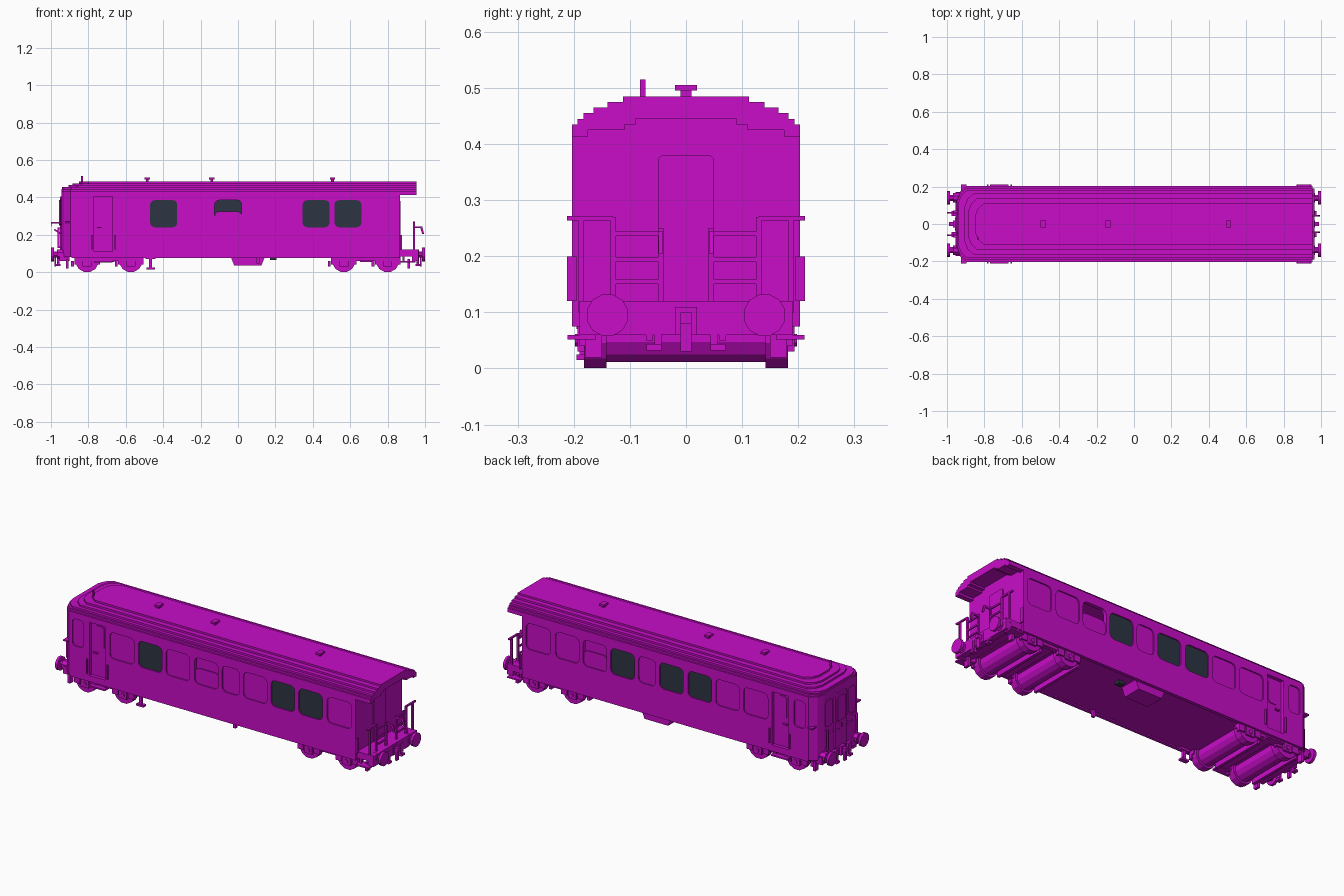
import bpy, bmesh, math
from mathutils import Vector

old = bpy.data.objects.get("Cube")
if old:
    bpy.data.objects.remove(old, do_unlink=True)


def material(name, rgb):
    m = bpy.data.materials.new(name)
    m.use_nodes = True
    m.diffuse_color = (*rgb, 1)
    m.node_tree.nodes["Principled BSDF"].inputs["Base Color"].default_value = (*rgb, 1)
    return m


PAINT = material("magenta paint", (0.58, 0.004, 0.58))
GLASS = material("dark glass", (0.026, 0.036, 0.055))


def finish(name, bm, mat):
    bmesh.ops.recalc_face_normals(bm, faces=bm.faces[:])
    mesh = bpy.data.meshes.new(name)
    bm.to_mesh(mesh)
    bm.free()
    mesh.materials.append(mat)
    ob = bpy.data.objects.new(name, mesh)
    bpy.context.collection.objects.link(ob)
    return ob


def add_prism(bm, pts, axis, a, b):
    """Extrude a 2D outline along an axis from a to b."""
    place = {"x": lambda p, t: (t, p[0], p[1]),
             "y": lambda p, t: (p[0], t, p[1]),
             "z": lambda p, t: (p[0], p[1], t)}[axis]
    low = [bm.verts.new(place(p, a)) for p in pts]
    high = [bm.verts.new(place(p, b)) for p in pts]
    bm.faces.new(low)
    bm.faces.new(high)
    for i in range(len(pts)):
        j = (i + 1) % len(pts)
        bm.faces.new((low[i], low[j], high[j], high[i]))


def prism(name, pts, axis, a, b, mat=PAINT):
    bm = bmesh.new()
    add_prism(bm, pts, axis, a, b)
    return finish(name, bm, mat)


def rect(u0, u1, v0, v1):
    return [(u0, v0), (u1, v0), (u1, v1), (u0, v1)]


def box(name, x0, x1, y0, y1, z0, z1, mat=PAINT):
    return prism(name, rect(x0, x1, y0, y1), "z", z0, z1, mat)


def disc(u, v, r, n=12):
    return [(u + r * math.cos(math.tau * (i + .5) / n),
             v + r * math.sin(math.tau * (i + .5) / n)) for i in range(n)]


def rounded(u0, u1, v0, v1, r=0.025):
    pts = []
    for cu, cv, q in ((u1 - r, v1 - r, 0), (u0 + r, v1 - r, 1),
                      (u0 + r, v0 + r, 2), (u1 - r, v0 + r, 3)):
        for k in range(4):
            t = math.pi / 2 * (q + k / 3)
            pts.append((cu + r * math.cos(t), cv + r * math.sin(t)))
    return pts


def plan(nose, end, hw):
    """Car outline from above, with the closed end's corners eased."""
    side = [(end, hw), (nose + .05, hw), (nose + .015, hw - .03), (nose, hw - .07)]
    return side + [(x, -y) for x, y in reversed(side)]


def cut(target, cutter):
    cutter.hide_render = True
    mod = target.modifiers.new("cut", "BOOLEAN")
    mod.operation, mod.solver, mod.object = "DIFFERENCE", "EXACT", cutter
    bpy.context.view_layer.objects.active = target
    bpy.ops.object.modifier_apply(modifier=mod.name)
    bpy.data.objects.remove(cutter, do_unlink=True)


# Hollow car body with window and door openings
WINDOWS = [(.69, .84), (.515, .66), (.345, .49), (.175, .32), (.045, .15),
           (-.125, .02), (-.30, -.155), (-.47, -.325), (-.645, -.495)]
KINDS = {-1: "PDDPPOPDP", 1: "PPODPDDPP"}   # paint, dark, open
Z0, Z1 = .24, .385
END_WINDOW = rounded(-.875, -.805, .25, .40, .02)
DOOR = rect(-.77, -.67, .09, .405)

body = prism("body_shell", plan(-.945, .865, .203), "z", .082, .415)
cut(body, prism("interior_cutter", plan(-.925, .845, .183), "z", .10, .45))
bm = bmesh.new()
for s in (-1, 1):
    for x0, x1 in WINDOWS:
        add_prism(bm, rounded(x0, x1, Z0, Z1), "y", s * .17, s * .23)
    add_prism(bm, END_WINDOW, "y", s * .17, s * .23)
    add_prism(bm, rect(-.77, -.67, .11, .405), "y", s * .17, s * .23)
cut(body, finish("opening_cutter", bm, PAINT))

for s, side in ((-1, "right"), (1, "left")):
    # Panes; the open ones are lowered to half height
    for (x0, x1), kind in zip(WINDOWS, KINDS[s]):
        top = .325 if kind == "O" else Z1
        prism(f"{side}_window", rounded(x0, x1, Z0, top), "y", s * .187, s * .196,
              GLASS if kind == "D" else PAINT)
    prism(f"{side}_end_window", END_WINDOW, "y", s * .187, s * .196)

    # Recessed door, handrails and footsteps
    prism(f"{side}_door", DOOR, "y", s * .172, s * .184)
    prism(f"{side}_door_pane", rounded(-.75, -.69, .265, .39, .015), "y", s * .184, s * .188)
    prism(f"{side}_door_handle", rect(-.755, -.73, .235, .242), "y", s * .18, s * .195)
    for x in (-.785, -.66):
        prism(f"{side}_door_rail", rect(x, x + .007, .12, .20), "y", s * .20, s * .212)
    for x0, x1 in ((-.77, -.67), (.87, .95)):
        prism(f"{side}_footstep", rect(x0, x1, .052, .06), "y", s * .16, s * .211)
        for x in (x0 + .01, x1 - .02):
            prism(f"{side}_step_hanger", rect(x, x + .01, .055, .10), "y", s * .18, s * .19)

    # Sill rib along the lower edge
    prism(f"{side}_sill", rect(-.89, .865, .075, .09), "y", s * .185, s * .203)

# Stepped roof: top height, half width, nose, half width of the canopy hollow
ROOF = [(.425, .203, -.945, .175), (.435, .203, -.945, .11), (.445, .193, -.945, .09),
        (.455, .183, -.94, 0), (.465, .165, -.905, 0), (.475, .14, -.885, 0), (.485, .112, -.85, 0)]
z = .413
for top, hw, nose, hollow in ROOF:
    prism("roof_layer", plan(nose, .865 if hollow else .955, hw), "z", z, top)
    if hollow:
        for s in (-1, 1):
            prism("canopy_edge", rect(.865, .955, s * hollow, s * hw), "z", z, top)
    z = top

# Roof vents and whistle
for x in (-.485, -.14, .505):
    box("vent_stem", x - .007, x + .007, -.01, .01, .48, .497)
    box("vent_cap", x - .014, x + .014, -.02, .02, .495, .505)
box("whistle", -.84, -.83, -.082, -.072, .47, .515)

# Bogies: wheelsets, side frames and axle boxes
for centre in (-.69, .6825):
    for x in (centre - .117, centre + .117):
        prism("axle_drum", disc(x, .06, .05), "y", -.145, .145)
        box("brake_beam", x - .085, x - .07, -.16, .16, .03, .06)
        for s in (-1, 1):
            prism("wheel", disc(x, .062, .063), "y", s * .142, s * .182)
            prism("axle_box", rect(x - .025, x + .025, .03, .075), "y", s * .18, s * .193)
            prism("axle_cap", disc(x, .05, .012, 8), "y", s * .19, s * .198)
            for d in (-.05, .05):
                prism("axle_spring", rect(x + d - .018, x + d + .018, .04, .085),
                      "y", s * .17, s * .19)
    for s in (-1, 1):
        prism("bogie_frame", rect(centre - .185, centre + .185, .06, .082), "y", s * .155, s * .185)
    box("bogie_bolster", centre - .03, centre + .03, -.17, .17, .055, .085)

# Equipment under the floor
prism("battery_box", [(-.04, .085), (-.02, .035), (.125, .035), (.145, .085)], "y", .08, .185)
box("dark_lamp", .17, .205, .10, .13, .065, .084, GLASS)
box("floor_pipe", .10, .115, -.185, -.17, .045, .09)
box("drain_post", -.475, -.46, -.19, -.175, .02, .09)
box("drain_foot", -.49, -.445, -.195, -.17, .015, .025)
box("drain_bracket", -.495, -.44, -.195, -.17, .07, .085)

# Open platform
box("platform_deck", .86, .955, -.19, .19, .085, .12)
box("platform_beam", .93, .965, -.19, .19, .06, .12)
prism("platform_door", rounded(-.05, .05, .12, .38, .01), "x", .865, .870)
for s in (-1, 1):
    for y in (.045, .13, .187):
        prism("railing_post", rect(s * (y - .005), s * (y + .005), .10, .27 if y > .1 else .25),
              "x", .935, .945)
    for z in (.155, .195, .24):
        prism("railing_bar", rect(s * .045, s * .135, z - .004, z + .004), "x", .937, .945)
    prism("railing_loop", rect(s * .13, s * .212, .264, .272), "x", .935, .945)
    prism("gate_arm", [(.94, .235), (.975, .235), (.985, .205), (.995, .205),
                       (.985, .245), (.94, .245)], "y", s * .041, s * .049)
    prism("platform_rail", rect(.87, .878, .12, .20), "y", s * .195, s * .212)

# Closed end: buffer beam, door, panes and grab bars
box("end_beam", -.955, -.90, -.17, .17, .06, .10)
prism("end_door", rounded(-.05, .05, .10, .405, .01), "x", -.953, -.944)
prism("end_door_pane", rounded(-.035, .035, .25, .385, .015), "x", -.957, -.952)
for s in (-1, 1):
    prism("end_pane", rounded(min(s * .07, s * .13), max(s * .07, s * .13), .25, .395, .015),
          "x", -.949, -.944)
    prism("grab_bar", rect(s * .125, s * .132, .13, .24), "x", -.965, -.955)
    for z in (.13, .233):
        prism("grab_bar_foot", rect(s * .125, s * .132, z, z + .007), "x", -.96, -.94)
    prism("end_hook", [(-.94, .205), (-.955, .205), (-.985, .225), (-.98, .232),
                       (-.955, .215), (-.94, .215)], "y", s * .056, s * .064)
    prism("end_arm", [(-.94, .26), (-.998, .26), (-.998, .245), (-1, .245),
                      (-1, .268), (-.94, .268)], "y", s * .056, s * .064)
    prism("corner_tab", rect(-.925, -.895, .264, .272), "y", s * .15, s * .212)

# Buffers, couplers and hoses at both ends
for e in (-1, 1):
    for s in (-1, 1):
        y = s * .14
        prism("buffer_base", disc(y, .095, .028, 8), "x", e * .93, e * .968)
        prism("buffer_shaft", disc(y, .095, .017, 8), "x", e * .95, e * .99)
        prism("buffer_head", disc(y, .095, .038), "x", e * .985, e * 1.0)
        prism("guard_iron", rect(s * .15, s * .18, .02, .07), "x", e * .905, e * .92)
        for y, low in ((.05, .035), (.065, .05)):
            prism("brake_hose", rect(s * (y - .006), s * (y + .006), low, .10),
                  "x", e * .955, e * .967)
        prism("hose_end", rect(s * .044, s * .07, .032, .044), "x", e * .95, e * .975)
    prism("coupler_plate", rect(-.02, .02, .06, .11), "x", e * .95, e * .968)
    prism("coupler_hook", rect(-.01, .01, .08, .10), "x", e * .95, e * .99)
    prism("coupler_link", rect(-.01, .01, .03, .09), "x", e * .972, e * .982)
